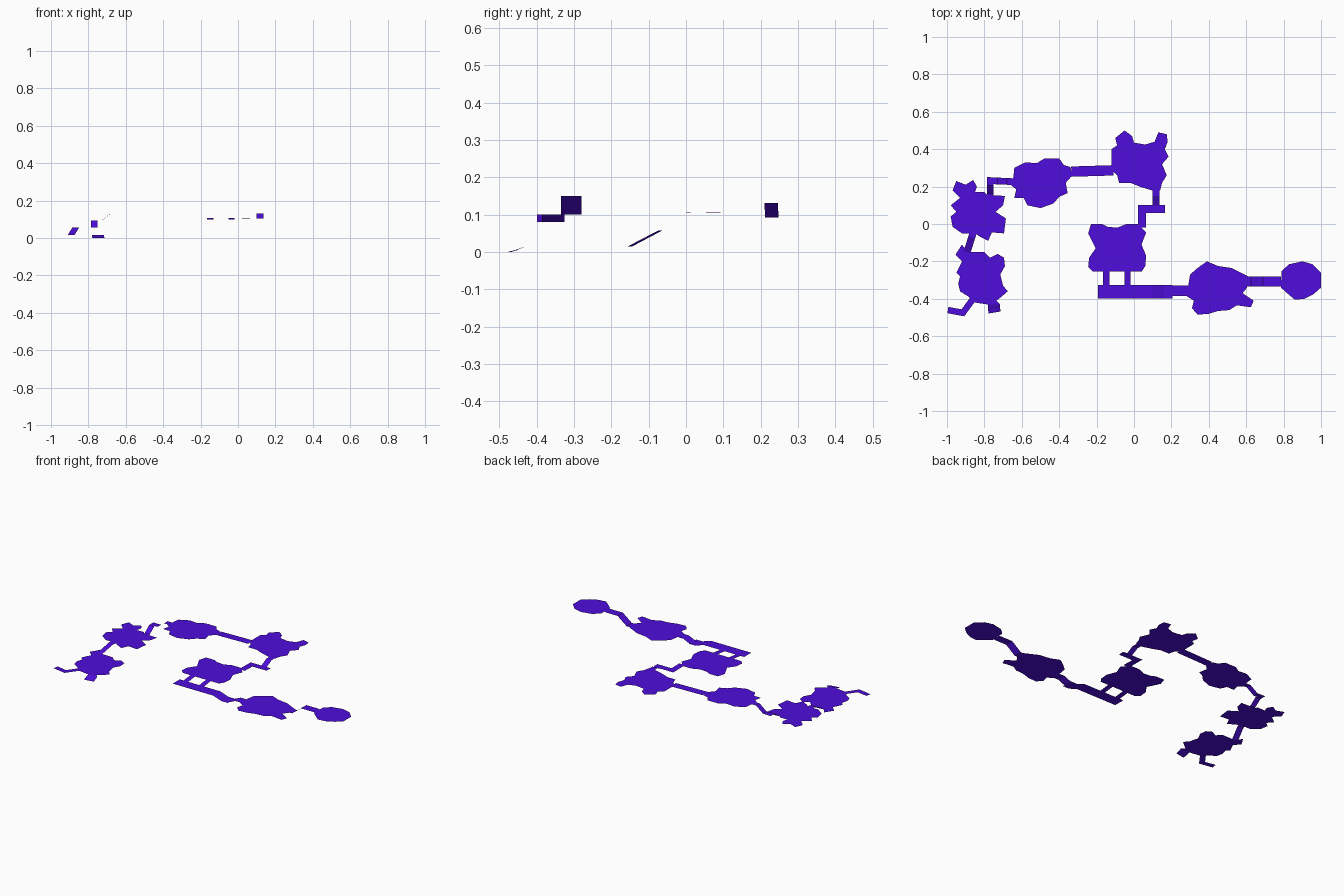
import bpy, bmesh
from mathutils import Vector

mat = bpy.data.materials.new("walkable_violet")
mat.diffuse_color = (0.08, 0.004, 0.72, 1)


def add_sheet(name, verts, faces):
    """Single-sided thin sheet, all faces turned upward."""
    bm = bmesh.new()
    vs = [bm.verts.new(v) for v in verts]
    for f in faces:
        face = bm.faces.new([vs[i] for i in f])
        face.normal_update()
        if face.normal.z < 0:
            face.normal_flip()
    bmesh.ops.triangulate(bm, faces=bm.faces[:])
    me = bpy.data.meshes.new(name)
    bm.to_mesh(me)
    bm.free()
    me.materials.append(mat)
    bpy.context.collection.objects.link(bpy.data.objects.new(name, me))


def room(name, z, *outline):
    add_sheet(name, [(x, y, z) for x, y in outline], [range(len(outline))])


def walkway(name, width, *path):
    """Ribbon of constant width along a 3D path, mitred in plan."""
    pts = [Vector(p) for p in path]
    dirs = [(b - a).xy.normalized() for a, b in zip(pts, pts[1:])]
    verts = []
    for i, p in enumerate(pts):
        d0, d1 = dirs[max(i - 1, 0)], dirs[min(i, len(dirs) - 1)]
        n0, n1 = Vector((-d0.y, d0.x)), Vector((-d1.y, d1.x))
        m = (n0 + n1).normalized()
        off = m * (width / 2 / m.dot(n0))
        for s in (1, -1):
            verts.append((p.x + s * off.x, p.y + s * off.y, p.z))
    faces = [(2 * i, 2 * i + 1, 2 * i + 3, 2 * i + 2) for i in range(len(dirs))]
    add_sheet(name, verts, faces)


# Cave-like rooms, from the lowest to the highest end
room("lower_left_cave", .015,
     (-.92, -.11), (-.89, -.15), (-.80, -.15), (-.77, -.18), (-.73, -.16), (-.695, -.18),
     (-.69, -.225), (-.715, -.27), (-.70, -.33), (-.675, -.36), (-.71, -.39), (-.735, -.41),
     (-.715, -.43), (-.785, -.43), (-.85, -.42), (-.89, -.385), (-.93, -.36), (-.94, -.32),
     (-.93, -.28), (-.95, -.26), (-.92, -.2), (-.955, -.165))
room("upper_left_cave", .057,
     (-.95, .23), (-.90, .21), (-.86, .235), (-.84, .20), (-.85, .17), (-.80, .17),
     (-.785, .155), (-.69, .15), (-.70, .10), (-.74, .065), (-.685, .03), (-.695, -.05),
     (-.76, -.045), (-.78, -.09), (-.82, -.07), (-.85, -.05), (-.92, -.05), (-.97, -.015),
     (-.98, .04), (-.95, .065), (-.98, .10), (-.93, .14), (-.97, .18))
room("back_left_cave", .131,
     (-.645, .25), (-.64, .30), (-.58, .33), (-.52, .325), (-.48, .35), (-.40, .35),
     (-.375, .315), (-.34, .305), (-.33, .26), (-.365, .22), (-.355, .165), (-.40, .145),
     (-.43, .11), (-.50, .085), (-.57, .10), (-.59, .14), (-.64, .14), (-.63, .185), (-.66, .21))
room("back_cave", .131,
     (-.05, .50), (-.01, .47), (0, .435), (.06, .425), (.11, .44), (.13, .49), (.175, .48),
     (.18, .44), (.165, .40), (.185, .36), (.15, .32), (.175, .26), (.15, .22), (.14, .18),
     (.095, .18), (.03, .20), (-.02, .22), (-.08, .22), (-.09, .26), (-.12, .29), (-.12, .40),
     (-.09, .42), (-.10, .46))
room("middle_hall", .108,
     (-.23, 0), (-.17, 0), (-.14, -.015), (-.09, -.02), (-.04, 0), (.02, 0), (.065, -.045),
     (.04, -.11), (.065, -.17), (.06, -.225), (.04, -.255), (-.22, -.255), (-.245, -.23),
     (-.24, -.18), (-.205, -.13), (-.245, -.05))
room("front_right_cave", .10,
     (.39, -.20), (.45, -.225), (.52, -.235), (.57, -.26), (.61, -.28), (.605, -.34),
     (.58, -.37), (.64, -.41), (.625, -.445), (.55, -.435), (.51, -.46), (.45, -.465),
     (.40, -.48), (.34, -.485), (.31, -.45), (.32, -.41), (.28, -.385), (.29, -.33),
     (.30, -.27), (.34, -.235))
room("end_chamber", .15,
     (.79, -.25), (.83, -.215), (.90, -.2), (.955, -.215), (1, -.26), (1, -.34),
     (.96, -.375), (.91, -.40), (.86, -.405), (.83, -.38), (.785, -.34))

# Entrance trail and sagging lip of the lowest cave
walkway("entrance_trail", .034, (-.86, -.40, .015), (-.915, -.475, .015), (-.995, -.46, .015))
walkway("cave_lip", .065, (-.748, -.43, .015), (-.748, -.455, .005), (-.745, -.473, 0))

# Corridors with ramps between the levels
walkway("left_ramp", .038, (-.893, -.15, .015), (-.867, -.07, .057), (-.86, -.045, .057))
walkway("back_left_stair", .036, (-.768, .14, .057), (-.768, .16, .057), (-.768, .207, .093),
        (-.768, .232, .093), (-.73, .23, .093), (-.68, .228, .131), (-.645, .226, .131))
walkway("back_corridor", .055, (-.335, .28, .131), (-.11, .287, .131))
walkway("back_stair", .038, (.118, .18, .131), (.118, .15, .131), (.118, .10, .105))
walkway("bent_corridor", .042, (.165, .08, .105), (.042, .08, .105), (.042, -.02, .107))

# Twin bridges to the front corridor
for side, x in (("left", -.148), ("right", -.035)):
    walkway(side + "_bridge", .034, (x, -.255, .108), (x, -.328, .10))
walkway("front_corridor", .073, (-.192, -.362, .10), (.10, -.362, .10), (.16, -.362, .08),
        (.205, -.362, .08))
walkway("front_ramp", .057, (.205, -.357, .08), (.25, -.357, .10), (.29, -.357, .10))
walkway("end_corridor", .055, (.605, -.307, .10), (.625, -.307, .10), (.69, -.307, .15),
        (.787, -.307, .15))
